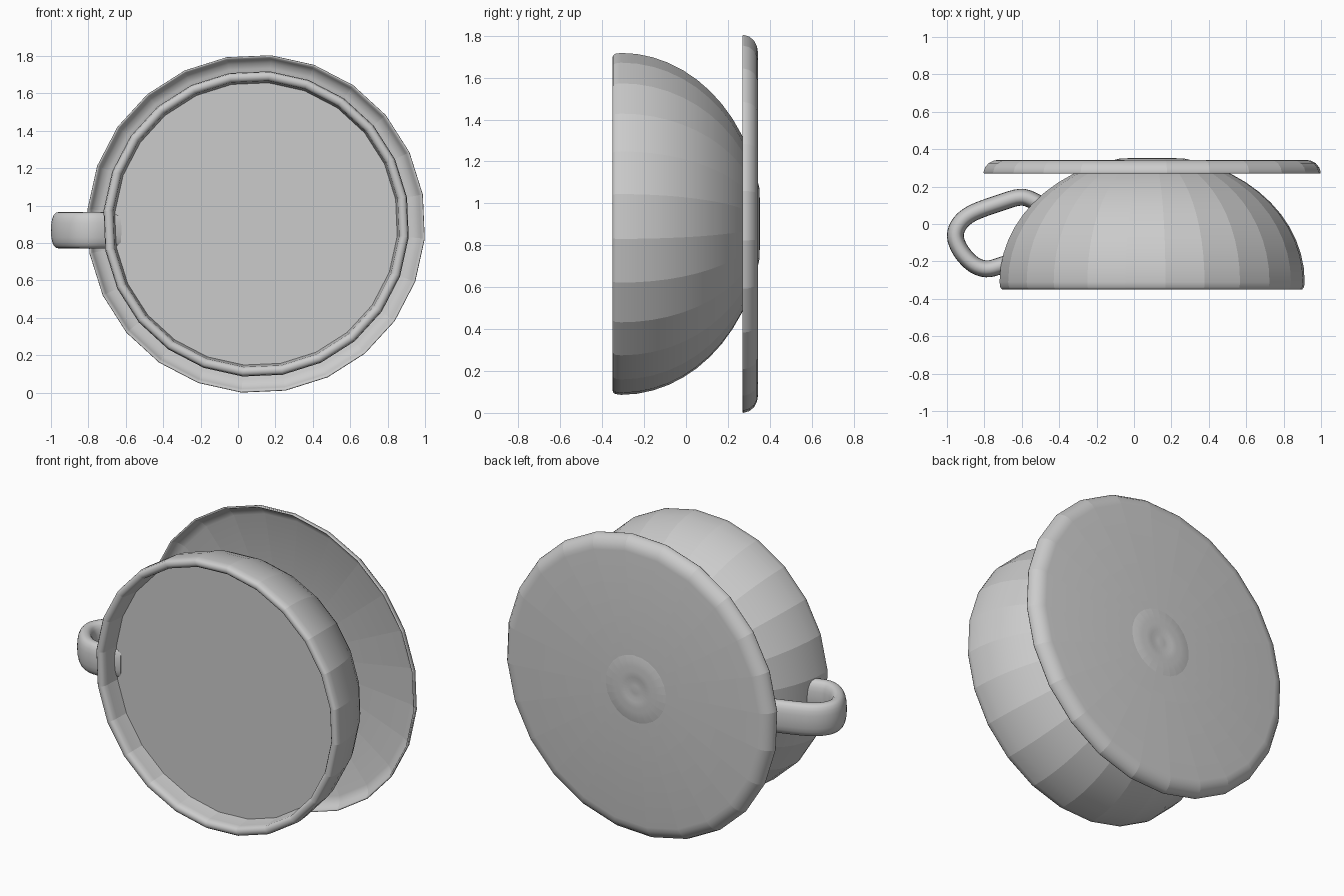
import bpy
import bmesh
import math
from mathutils import Vector

CX, CZ = 0.097, 0.902      # shared axis of cup and saucer, running along y
SIDES = 24
TURN = math.radians(10)

default = bpy.data.objects.get("Cube")
if default:
    bpy.data.objects.remove(default, do_unlink=True)


def finish(bm, name):
    bmesh.ops.recalc_face_normals(bm, faces=bm.faces)
    mesh = bpy.data.meshes.new(name)
    bm.to_mesh(mesh)
    bm.free()
    obj = bpy.data.objects.new(name, mesh)
    bpy.context.collection.objects.link(obj)
    return obj


def revolve(name, profile):
    """Turn (radius, y) points about the shared axis, keeping crisp facets."""
    bm = bmesh.new()
    rings = []
    for r, y in profile:
        if r == 0:
            rings.append([bm.verts.new((CX, y, CZ))] * SIDES)
            continue
        angles = [TURN + math.tau * i / SIDES for i in range(SIDES)]
        rings.append([bm.verts.new((CX + r * math.cos(a), y, CZ + r * math.sin(a)))
                      for a in angles])
    spokes = set()
    for a, b in zip(rings, rings[1:]):
        for i in range(SIDES):
            j = (i + 1) % SIDES
            corners = list(dict.fromkeys((a[i], a[j], b[j], b[i])))
            bm.faces.new(corners).smooth = True
            spokes.add(frozenset((a[i], b[i])))
    for e in bm.edges:
        bend = e.calc_face_angle(0)
        e.smooth = bend < 0.6 and frozenset(e.verts) not in spokes
    return finish(bm, name)


def bowl_curve(radius, depth, start, stop, steps):
    """Elliptical bowl wall from the rim towards the base."""
    out = []
    for i in range(steps + 1):
        t = start + (stop - start) * i / steps
        out.append((radius * math.cos(t), -0.31 + depth * math.sin(t)))
    return out


# Cup: inner wall, rounded rim, outer wall and dimpled base
inner = bowl_curve(0.765, 0.60, 0.0, 1.45, 10)
rim = [(0.768, -0.335), (0.778, -0.347), (0.79, -0.351),
       (0.806, -0.349), (0.815, -0.338)]
outer = bowl_curve(0.819, 0.675, 0.0, 1.36, 12)
base = [(0.14, 0.351), (0.11, 0.353), (0.075, 0.352),
        (0.05, 0.347), (0.025, 0.349), (0, 0.349)]
revolve("cup_bowl", [(0, 0.29)] + inner[::-1] + rim + outer + base)

# Flat surface filling the cup
revolve("drink_surface", [(0.757, -0.23), (0, -0.23)])

# Saucer: flat plate with a curved lip
revolve("saucer", [(0, 0.328), (0.835, 0.328), (0.865, 0.315), (0.885, 0.295),
                   (0.895, 0.272), (0.903, 0.270), (0.905, 0.276),
                   (0.897, 0.302), (0.878, 0.325), (0.85, 0.339),
                   (0.825, 0.343), (0, 0.343)])


# Handle: wide rounded strap swept along a smooth loop
def smooth_path(points, steps):
    pts = [Vector(p) for p in points]
    pts = [2 * pts[0] - pts[1]] + pts + [2 * pts[-1] - pts[-2]]
    out = []
    for a, b, c, d in zip(pts, pts[1:], pts[2:], pts[3:]):
        for i in range(steps):
            t = i / steps
            out.append(0.5 * (2 * b + (c - a) * t + (2 * a - 5 * b + 4 * c - d) * t ** 2
                              + (3 * b - a - 3 * c + d) * t ** 3))
    return out + [pts[-2]]


def strap(name, path, z, half_thick, half_wide, count=20):
    bm = bmesh.new()
    rings = []
    for i, p in enumerate(path):
        tangent = path[min(i + 1, len(path) - 1)] - path[max(i - 1, 0)]
        side = Vector((-tangent.y, tangent.x)).normalized()
        ring = []
        for k in range(count):
            a = math.tau * k / count
            c, s = math.cos(a), math.sin(a)
            u = math.copysign(abs(c) ** 0.8, c) * half_thick
            w = math.copysign(abs(s) ** 0.8, s) * half_wide
            q = p + side * u
            ring.append(bm.verts.new((q.x, q.y, z + w)))
        rings.append(ring)
    for a, b in zip(rings, rings[1:]):
        for k in range(count):
            j = (k + 1) % count
            bm.faces.new((a[k], a[j], b[j], b[k]))
    bm.faces.new(rings[0])
    bm.faces.new(rings[-1])
    return finish(bm, name)


loop = [(-0.47, 0.08), (-0.54, 0.125), (-0.61, 0.143), (-0.72, 0.112),
        (-0.86, 0.06), (-0.93, 0.005), (-0.955, -0.065), (-0.925, -0.145),
        (-0.86, -0.215), (-0.79, -0.24), (-0.72, -0.225), (-0.64, -0.195)]
handle = strap("cup_handle", smooth_path(loop, 4), 0.868, 0.045, 0.098)
bpy.ops.object.select_all(action="DESELECT")
handle.select_set(True)
bpy.context.view_layer.objects.active = handle
bpy.ops.object.shade_smooth_by_angle(angle=math.radians(40))
